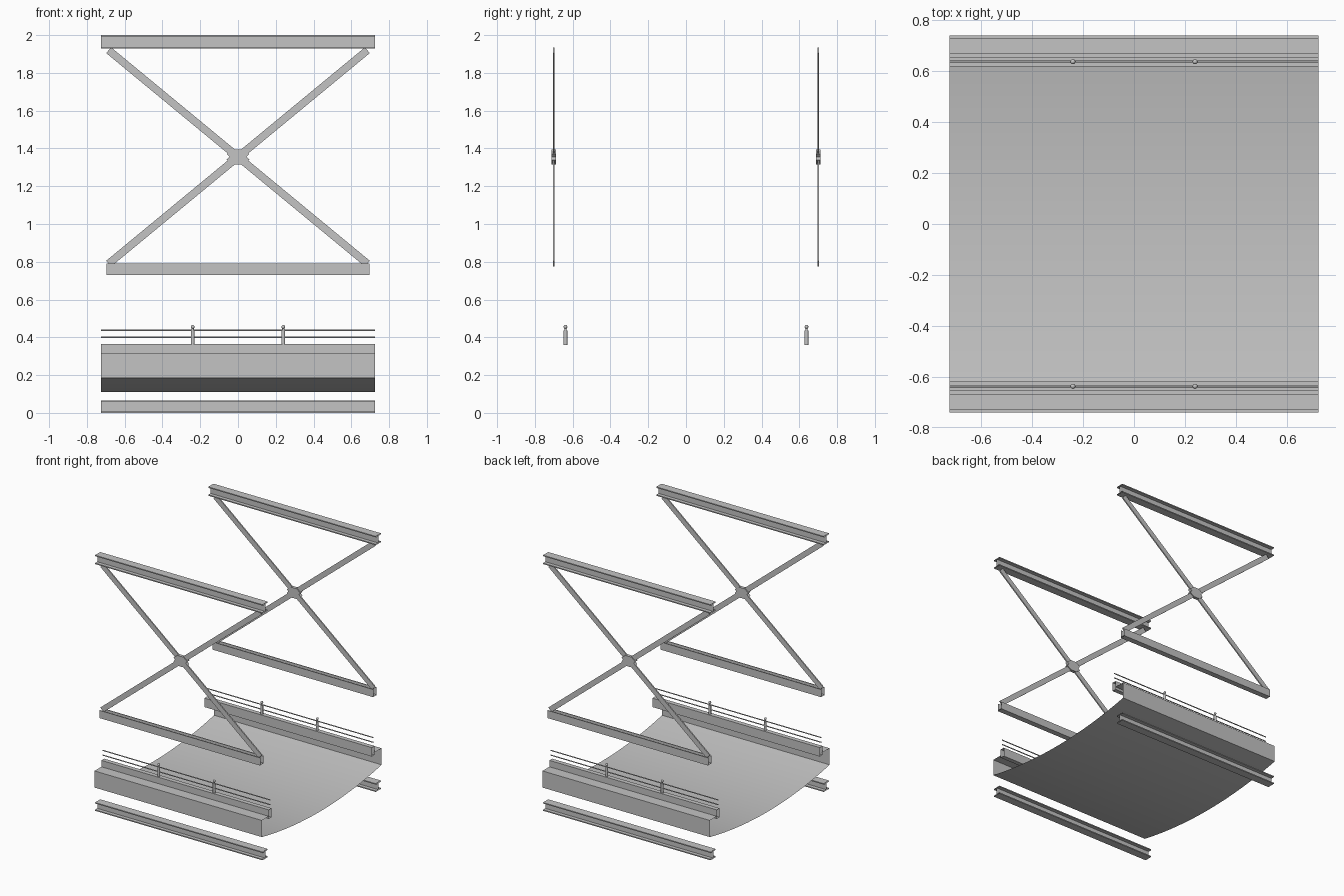
import bpy, bmesh, math
from mathutils import Matrix, Vector

cube = bpy.data.objects.get("Cube")
if cube:
    bpy.data.objects.remove(cube, do_unlink=True)

steel = bpy.data.materials.new("steel_grey")
steel.use_nodes = True
GREY = (0.55, 0.55, 0.55, 1)
steel.diffuse_color = GREY
steel.node_tree.nodes["Principled BSDF"].inputs["Base Color"].default_value = GREY

HALF = 0.725


def finish(name, bm, smooth=False):
    bmesh.ops.recalc_face_normals(bm, faces=bm.faces)
    mesh = bpy.data.meshes.new(name)
    bm.to_mesh(mesh)
    bm.free()
    mesh.materials.append(steel)
    for p in mesh.polygons:
        p.use_smooth = smooth
    ob = bpy.data.objects.new(name, mesh)
    bpy.context.collection.objects.link(ob)
    return ob


def sweep(name, profile, half=HALF, closed=True, smooth=False):
    """Open-ended section: a (y, z) profile swept along x."""
    bm = bmesh.new()
    rows = [[bm.verts.new((x, y, z)) for y, z in profile] for x in (-half, half)]
    n = len(profile)
    for i in range(n if closed else n - 1):
        j = (i + 1) % n
        bm.faces.new((rows[0][i], rows[1][i], rows[1][j], rows[0][j]))
    return finish(name, bm, smooth)


def plate(name, outline, y, thick):
    """Solid plate from an (x, z) outline, facing the front."""
    bm = bmesh.new()
    face = bm.faces.new([bm.verts.new((x, y - thick / 2, z)) for x, z in outline])
    new = bmesh.ops.extrude_face_region(bm, geom=[face])["geom"]
    bmesh.ops.translate(bm, vec=(0, thick, 0),
                        verts=[v for v in new if isinstance(v, bmesh.types.BMVert)])
    return finish(name, bm)


def i_section(y, z0, z1, w=0.032, t=0.008, web=0.004):
    """Outline of an I-beam between two heights."""
    right = [(w, z0), (w, z0 + t), (web, z0 + t), (web, z1 - t), (w, z1 - t), (w, z1)]
    return [(y + a, b) for a, b in right] + [(y - a, b) for a, b in reversed(right)]


def channel(y, z0, z1, w=0.022, t=0.006):
    """Outline of a channel opening upward."""
    right = [(w, z0), (w, z1), (w - t, z1), (w - t, z0 + t)]
    return [(y + a, b) for a, b in right] + [(y - a, b) for a, b in reversed(right)]


def brace(name, y, slope):
    """Flat diagonal bar through the crossing point."""
    start, end = Vector((-0.685, 1.355 - slope * 0.565)), Vector((0.685, 1.355 + slope * 0.565))
    d = (end - start).normalized()
    n = Vector((-d.y, d.x)) * 0.02
    plate(name, [start + n, start - n, end - n, end + n], y, 0.01)


def post(name, x, y):
    """Railing post with a rounded head."""
    bm = bmesh.new()
    for r0, r1, z0, z1 in ((0.01, 0.01, 0.36, 0.435), (0.006, 0.006, 0.435, 0.45)):
        bmesh.ops.create_cone(bm, cap_ends=True, segments=12, radius1=r0, radius2=r1,
                              depth=z1 - z0, matrix=Matrix.Translation((x, y, (z0 + z1) / 2)))
    bmesh.ops.create_uvsphere(bm, u_segments=12, v_segments=8, radius=0.01,
                              matrix=Matrix.Translation((x, y, 0.455)))
    ob = finish(name, bm, True)
    bpy.context.view_layer.objects.active = ob
    ob.select_set(True)
    bpy.ops.object.shade_smooth_by_angle(angle=math.radians(40))
    ob.select_set(False)


# sagging deck between the two edge girders
steps = 16
sweep("deck", [(0.74 * t, 0.11 + 0.075 * t * t)
               for t in (2 * i / steps - 1 for i in range(steps + 1))],
      closed=False, smooth=True)

for side, s in (("front", -1), ("back", 1)):
    yc = 0.70 * s

    # upper and lower I-beams
    sweep(side + "_top_beam", i_section(yc, 1.93, 2.0))
    sweep(side + "_bottom_beam", i_section(yc, 0.0, 0.065))

    # cross bracing with its sill and centre gusset
    sweep(side + "_brace_sill", channel(yc, 0.73, 0.79), half=0.695)
    brace(side + "_brace_rising", yc, 1)
    brace(side + "_brace_falling", yc, -1)
    quarter = [(0.025, 0.04), (0.06, 0.015), (0.045, 0)]
    half = quarter + [(x, -z) for x, z in reversed(quarter[:-1])]
    gusset = half + [(-x, z) for x, z in reversed(half)]
    plate(side + "_gusset", [(x, 1.355 + z) for x, z in gusset], yc, 0.025)

    # edge girder with a kerb
    girder = [(0.74, 0.185), (0.74, 0.315), (0.655, 0.315), (0.655, 0.365),
              (0.62, 0.365), (0.62, 0.295), (0.655, 0.295), (0.655, 0.314)]
    sweep(side + "_edge_girder", [(s * y, z) for y, z in girder], closed=False)

    # railing posts and cables
    yr = 0.638 * s
    for label, x in (("right", -0.24), ("left", 0.24)):
        post(f"{side}_{label}_post", x, yr)
    for label, z in (("lower", 0.40), ("upper", 0.437)):
        ring = [(yr + 0.004 * math.cos(a), z + 0.004 * math.sin(a))
                for a in (math.tau * i / 8 for i in range(8))]
        sweep(f"{side}_{label}_cable", ring, smooth=True)
